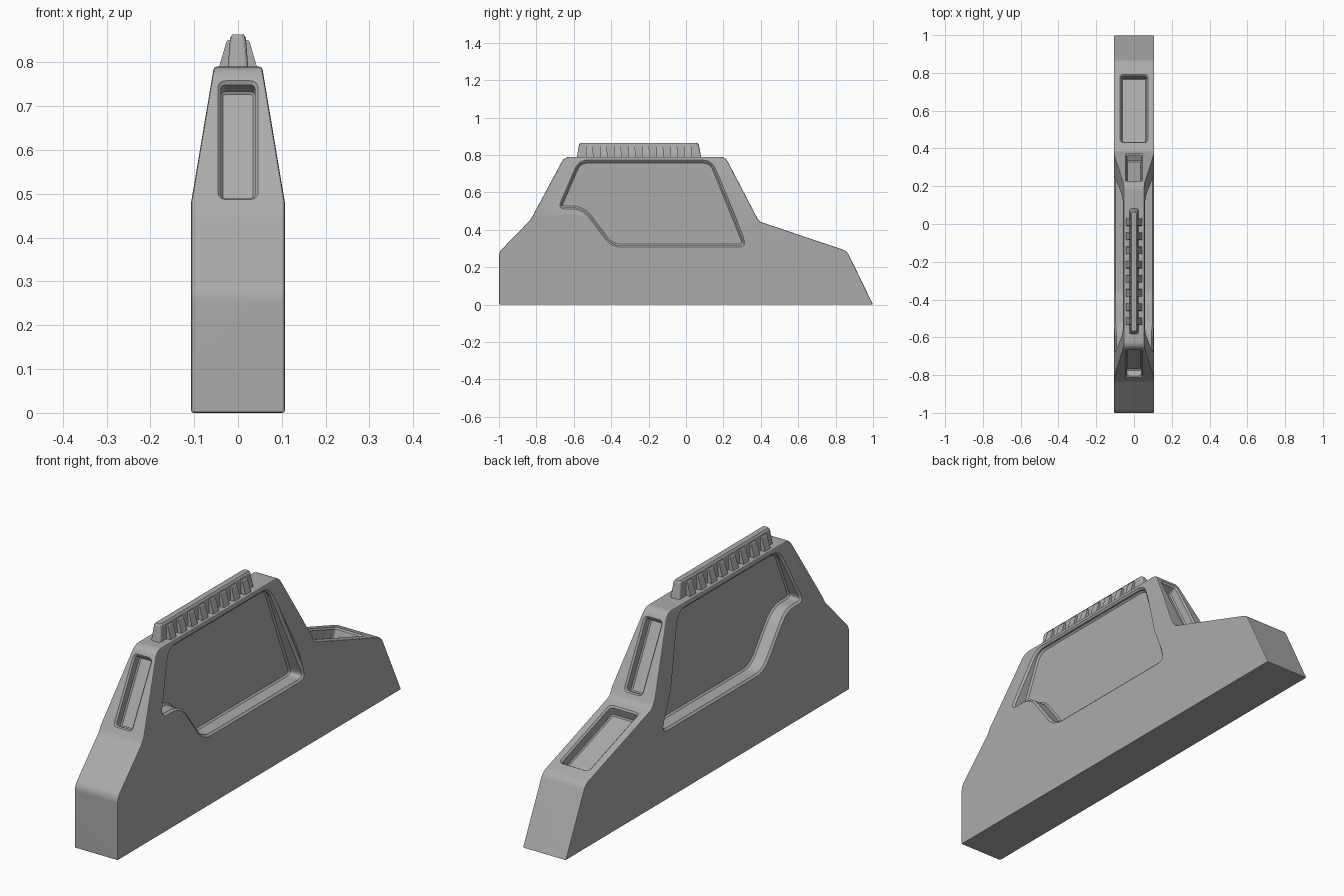
import bpy, bmesh, math
from mathutils import Vector

cube = bpy.data.objects.get("Cube")
if cube:
    bpy.data.objects.remove(cube, do_unlink=True)

grey = bpy.data.materials.new("mid_grey")
grey.use_nodes = True
COLOUR = (0.41, 0.41, 0.41, 1)
grey.diffuse_color = COLOUR
grey.node_tree.nodes["Principled BSDF"].inputs["Base Color"].default_value = COLOUR

CREASE, TOP = 0.48, 0.79
WIDE, NARROW = 0.107, 0.055


def half_width(z):
    """Half thickness of the body at height z: straight, then tapering."""
    t = max(0, (z - CREASE) / (TOP - CREASE))
    return WIDE + (NARROW - WIDE) * t


def rounded(corners, steps=6):
    """Outline from (u, v, radius) corners, each softened by a small curve."""
    out = []
    n = len(corners)
    for i, (u, v, r) in enumerate(corners):
        p = Vector((u, v))
        if r == 0:
            out.append(p)
            continue
        a = (Vector(corners[i - 1][:2]) - p).normalized()
        b = (Vector(corners[(i + 1) % n][:2]) - p).normalized()
        length = r / math.tan(a.angle(b) / 2)
        for k in range(steps + 1):
            t = k / steps
            out.append(p + a * length * (1 - t) ** 2 + b * length * t ** 2)
    return out


def inset(points, d):
    """Move a counter-clockwise outline inward by d."""
    out = []
    n = len(points)
    for i, p in enumerate(points):
        tangent = (points[(i + 1) % n] - points[i - 1]).normalized()
        out.append(p + Vector((-tangent.y, tangent.x)) * d)
    return out


def rectangle(u0, u1, v0, v1, r):
    return rounded([(u0, v0, r), (u1, v0, r), (u1, v1, r), (u0, v1, r)])


def loft(name, rings):
    """Closed solid through a stack of rings with equal point counts."""
    bm = bmesh.new()
    loops = [[bm.verts.new(p) for p in ring] for ring in rings]
    n = len(loops[0])
    for low, high in zip(loops, loops[1:]):
        for i in range(n):
            j = (i + 1) % n
            bm.faces.new((low[i], low[j], high[j], high[i]))
    bm.faces.new(loops[0][::-1])
    bm.faces.new(loops[-1])
    bmesh.ops.recalc_face_normals(bm, faces=bm.faces)
    mesh = bpy.data.meshes.new(name)
    bm.to_mesh(mesh)
    bm.free()
    mesh.materials.append(grey)
    obj = bpy.data.objects.new(name, mesh)
    bpy.context.collection.objects.link(obj)
    return obj


def activate(obj):
    bpy.ops.object.select_all(action='DESELECT')
    obj.select_set(True)
    bpy.context.view_layer.objects.active = obj


def smooth(obj, degrees=25):
    activate(obj)
    bpy.ops.object.shade_smooth_by_angle(angle=math.radians(degrees))
    obj.modifiers.new("even_shading", 'WEIGHTED_NORMAL').keep_sharp = True


# Body: side profile, split at the crease and narrowed towards the top
front_low, front_high = (-0.83, 0.455), (-0.65, TOP)
rear_high, rear_low, tail = (0.21, TOP), (0.39, 0.445), (0.86, 0.287)
profile = rounded([(-1, 0, 0), (1, 0, 0), (*tail, 0.06), (*rear_low, 0.05),
                   (*rear_high, 0.05), (*front_high, 0.05),
                   (*front_low, 0.1), (-1, 0.28, 0.06)])
body = loft("body", [[(x, p.x, p.y) for p in profile] for x in (-WIDE, WIDE)])
bm = bmesh.new()
bm.from_mesh(body.data)
bmesh.ops.bisect_plane(bm, geom=bm.verts[:] + bm.edges[:] + bm.faces[:],
                       plane_co=(0, 0, CREASE), plane_no=(0, 0, 1))
for v in bm.verts:
    v.co.x = math.copysign(half_width(v.co.z), v.co.x)
bm.to_mesh(body.data)
bm.free()
bevel = body.modifiers.new("soft_edges", 'BEVEL')
bevel.width, bevel.segments = 0.006, 2
bevel.limit_method, bevel.angle_limit = 'ANGLE', math.radians(35)
bevel.use_clamp_overlap = False

cutters = []

# Side recesses: flat floor, softened foot and chamfered rim
opening = rounded([(-0.69, 0.51, 0.03), (-0.555, 0.51, 0.12), (-0.40, 0.305, 0.12),
                   (0.33, 0.305, 0.035), (0.14, 0.775, 0.08), (-0.575, 0.775, 0.08)], 8)
FLOOR = 0.038
wall, foot = inset(opening, 0.011), inset(opening, 0.018)
for side in (-1, 1):
    rings = [[(side * FLOOR, p.x, p.y) for p in foot],
             [(side * (FLOOR + 0.007), p.x, p.y) for p in wall],
             [(side * (half_width(p.y) - 0.008), p.x, p.y) for p in wall],
             [(side * (half_width(p.y) + 0.002), p.x, p.y) for p in opening],
             [(side * 0.2, p.x, p.y) for p in opening]]
    cutters.append(loft("side_recess_cutter", rings))


def slot_cutter(start, end, v0, v1, half, depth):
    """Rounded pocket sunk square to the slope running from start to end."""
    base = Vector((0, *start))
    along = (Vector((0, *end)) - base).normalized()
    normal = Vector((0, -along.z, along.y))
    rim = rectangle(-half, half, v0, v1, 0.022)
    rings = []
    for d, height in ((0.013, -depth), (0.008, 0.006 - depth), (0.008, -0.007),
                      (0, 0.001), (0, 0.03)):
        rings.append([base + Vector((p.x, 0, 0)) + along * p.y + normal * height
                      for p in inset(rim, d)])
    cutters.append(loft("slot_cutter", rings))


# Pockets in the front slope, rear slope and tail
slot_cutter(front_low, front_high, 0.035, 0.345, 0.047, 0.045)
slot_cutter(rear_high, rear_low, 0.035, 0.355, 0.047, 0.045)
slot_cutter(rear_low, tail, 0.042, 0.425, 0.075, 0.05)

for cutter in cutters:
    cutter.hide_render = True
    cut = body.modifiers.new("cut", 'BOOLEAN')
    cut.operation, cut.solver, cut.object = 'DIFFERENCE', 'EXACT', cutter
activate(body)
for name in [m.name for m in body.modifiers]:
    bpy.ops.object.modifier_apply(modifier=name)
for cutter in cutters:
    bpy.data.objects.remove(cutter, do_unlink=True)
smooth(body)

# Top rail with sloping sides and a softened crown
rings = []
for half, y0, y1, z in ((0.024, -0.585, 0.083, 0.78), (0.018, -0.572, 0.068, 0.856),
                        (0.013, -0.567, 0.063, 0.863)):
    rings.append([(p.x, p.y, z) for p in rectangle(-half, half, y0, y1, 0.012)])
smooth(loft("top_rail", rings))

# Slanted ribs along both sides of the rail
for side, label in ((1, "left"), (-1, "right")):
    for i in range(8):
        y = -0.515 + i * 0.075
        rings = []
        for reach, half, z in ((0.046, 0.02, 0.78), (0.027, 0.018, 0.845), (0.023, 0.015, 0.851)):
            rings.append([(side * x, y + dy, z) for x, dy in
                          ((0.005, -half), (reach, -half), (reach, half), (0.005, half))])
        loft(f"rib_{label}_{i + 1}", rings)
